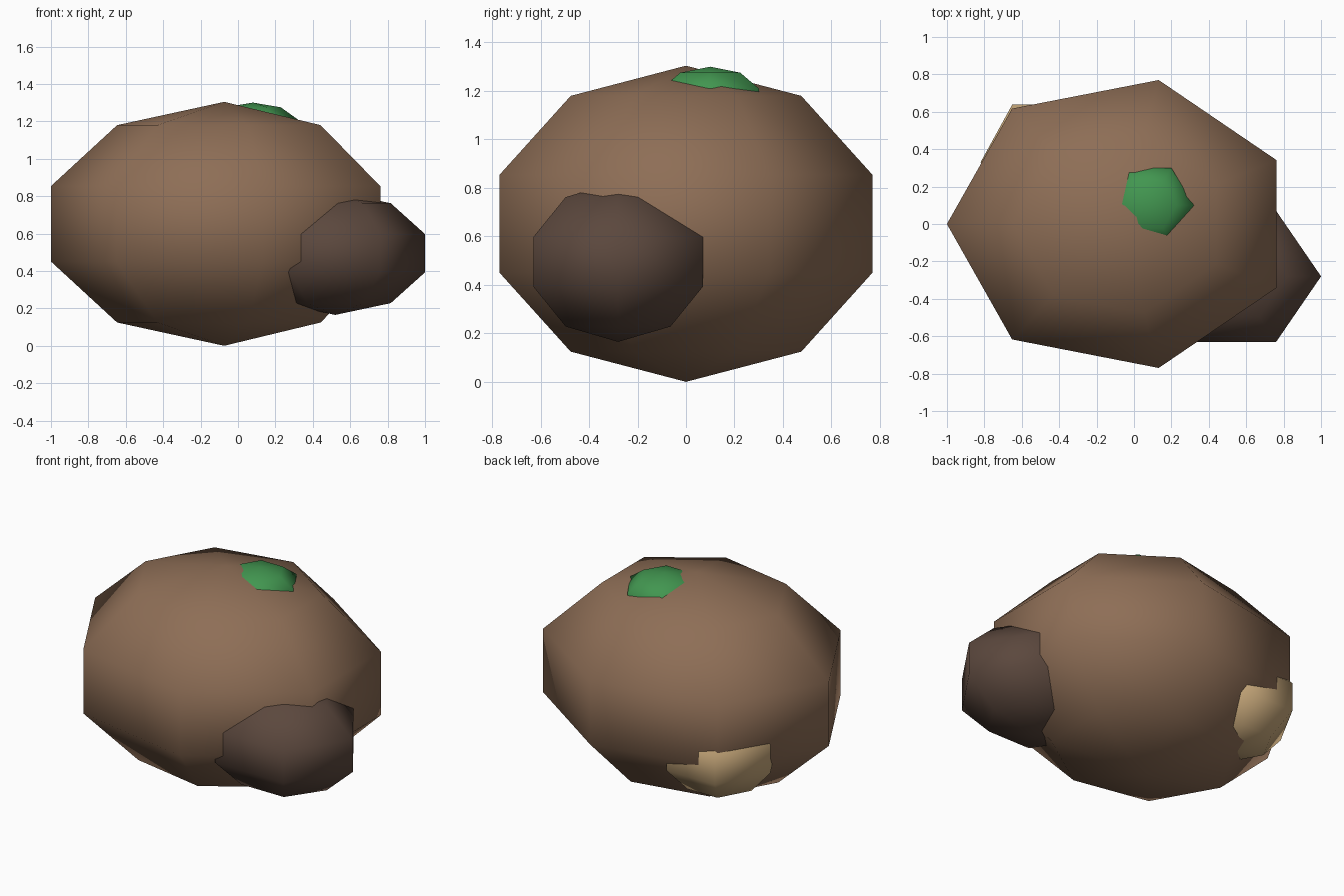
import bpy
import bmesh
from math import sin, cos, pi

cube = bpy.data.objects.get("Cube")
if cube:
    bpy.data.objects.remove(cube, do_unlink=True)


def material(name, rgb):
    mat = bpy.data.materials.new(name)
    mat.use_nodes = True
    colour = (*rgb, 1.0)
    mat.diffuse_color = colour
    mat.node_tree.nodes["Principled BSDF"].inputs["Base Color"].default_value = colour
    return mat


def ellipsoid(name, centre, radii, segments, start, mat, bands=5):
    """Low-poly ellipsoid with single pole vertices and a chosen first meridian."""
    bm = bmesh.new()

    def vert(tilt, turn):
        unit = (sin(tilt) * cos(turn), sin(tilt) * sin(turn), cos(tilt))
        return bm.verts.new([r * u for r, u in zip(radii, unit)])

    rings = [[vert(pi * band / bands, start + 2 * pi * s / segments)
              for s in range(segments)] for band in range(1, bands)]
    top, bottom = vert(0, 0), vert(pi, 0)
    for s in range(segments):
        n = (s + 1) % segments
        bm.faces.new((top, rings[0][s], rings[0][n]))
        bm.faces.new((bottom, rings[-1][n], rings[-1][s]))
        for upper, lower in zip(rings, rings[1:]):
            bm.faces.new((upper[s], lower[s], lower[n], upper[n]))
    bmesh.ops.recalc_face_normals(bm, faces=bm.faces)
    for face in bm.faces:
        face.smooth = True
    mesh = bpy.data.meshes.new(name)
    bm.to_mesh(mesh)
    bm.free()
    mesh.materials.append(mat)
    obj = bpy.data.objects.new(name, mesh)
    obj.location = centre
    bpy.context.collection.objects.link(obj)
    return obj


brown = material("earth brown", (0.27, 0.156, 0.093))
dark = material("dark brown", (0.105, 0.064, 0.047))
green = material("leaf green", (0.054, 0.305, 0.08))
tan = material("sandy tan", (0.57, 0.39, 0.195))

# Main lump, with a meridian facing -x
ellipsoid("main_lump", (-0.074, 0, 0.652), (0.974, 0.83, 0.652), 7, pi, brown)
# Smaller lumps sunk into it
ellipsoid("dark_lump", (0.52, -0.28, 0.495), (0.505, 0.425, 0.33), 6, 0, dark)
ellipsoid("tan_patch", (-0.48, 0.33, 0.445), (0.358, 0.376, 0.29), 6, 0, tan)
ellipsoid("green_tuft", (0.08, 0.1, 1.17), (0.252, 0.243, 0.13), 6, 0, green)
